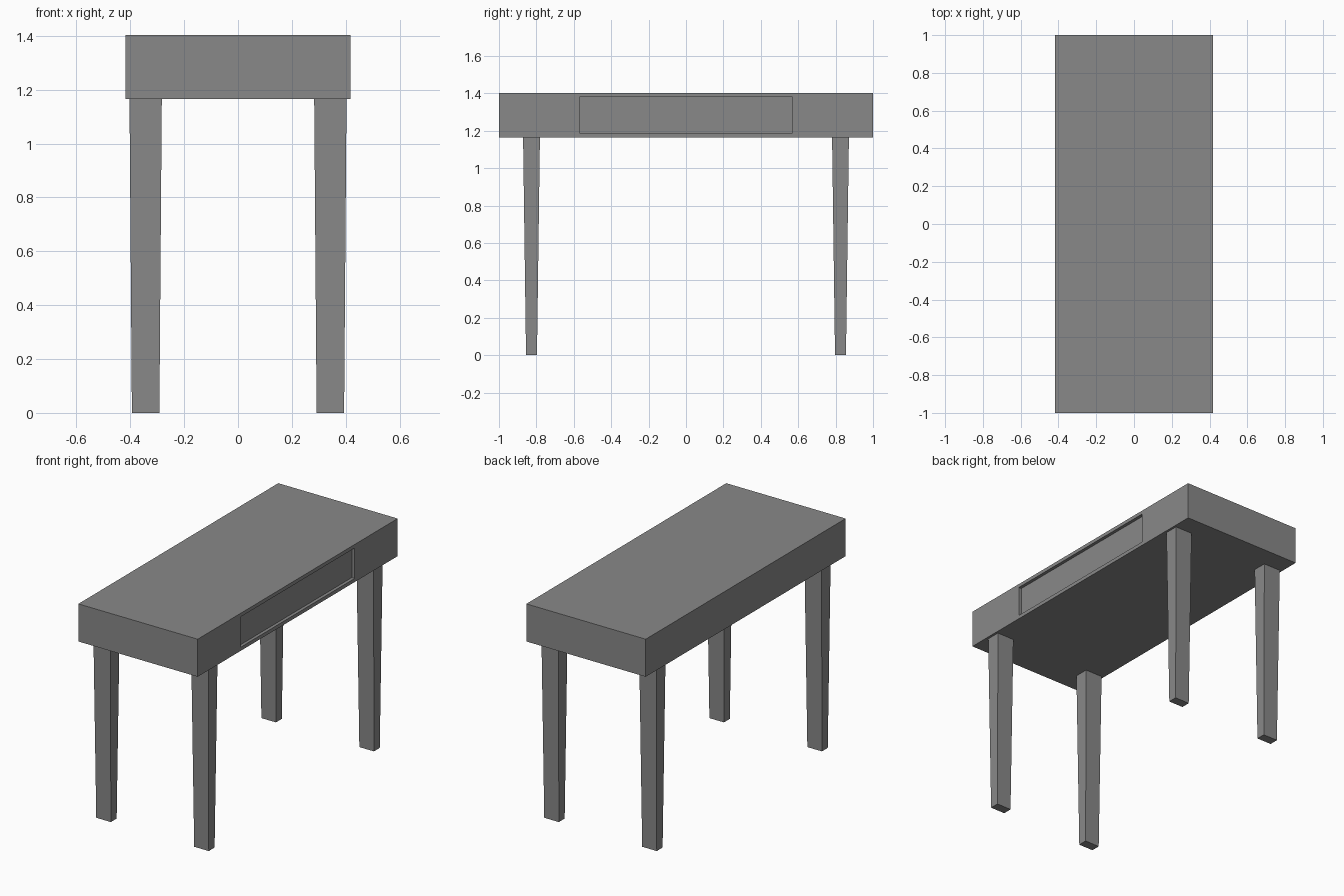
import bpy
import bmesh
from mathutils import Vector

cube = bpy.data.objects.get("Cube")
if cube:
    bpy.data.objects.remove(cube, do_unlink=True)

# One flat grey for the whole desk
GREY = (0.25, 0.25, 0.25, 1)
grey = bpy.data.materials.new("plain grey")
grey.use_nodes = True
grey.diffuse_color = GREY
grey.node_tree.nodes["Principled BSDF"].inputs["Base Color"].default_value = GREY

WIDTH, LENGTH = 0.836, 2.0
UNDERSIDE, TOP = 1.165, 1.403


def add_object(name, bm):
    mesh = bpy.data.meshes.new(name)
    bm.normal_update()
    bm.to_mesh(mesh)
    bm.free()
    mesh.materials.append(grey)
    obj = bpy.data.objects.new(name, mesh)
    bpy.context.collection.objects.link(obj)
    return obj


def box(size, centre):
    bm = bmesh.new()
    bmesh.ops.create_cube(bm, size=1)
    bmesh.ops.scale(bm, vec=size, verts=bm.verts)
    bmesh.ops.translate(bm, vec=centre, verts=bm.verts)
    return bm


# Thick desk body with a recessed drawer front on the +x side
bm = box((WIDTH, LENGTH, TOP - UNDERSIDE), (0, 0, (TOP + UNDERSIDE) / 2))
bm.normal_update()
side = max(bm.faces, key=lambda f: f.normal.x)
bmesh.ops.inset_individual(bm, faces=[side], thickness=0.02)
for v in side.verts:
    v.co.y = 0.57 if v.co.y > 0 else -0.57
    v.co.z = 1.38 if v.co.z > (TOP + UNDERSIDE) / 2 else 1.188
drawer = bmesh.ops.extrude_discrete_faces(bm, faces=[side])["faces"][0]
bmesh.ops.translate(bm, vec=Vector((-0.02, 0, 0)), verts=drawer.verts)
add_object("desk_body", bm)

# Four tapered legs
for x, x_name in ((-1, "right"), (1, "left")):
    for y, y_name in ((-1, "front"), (1, "back")):
        leg = box((0.12, 0.09, UNDERSIDE), (0, 0, UNDERSIDE / 2))
        for v in leg.verts:
            if v.co.z < UNDERSIDE / 2:
                v.co.x *= 0.85
                v.co.y *= 0.65
        bmesh.ops.translate(leg, vec=(0.343 * x, 0.826 * y, 0), verts=leg.verts)
        add_object(f"{y_name}_{x_name}_leg", leg)
